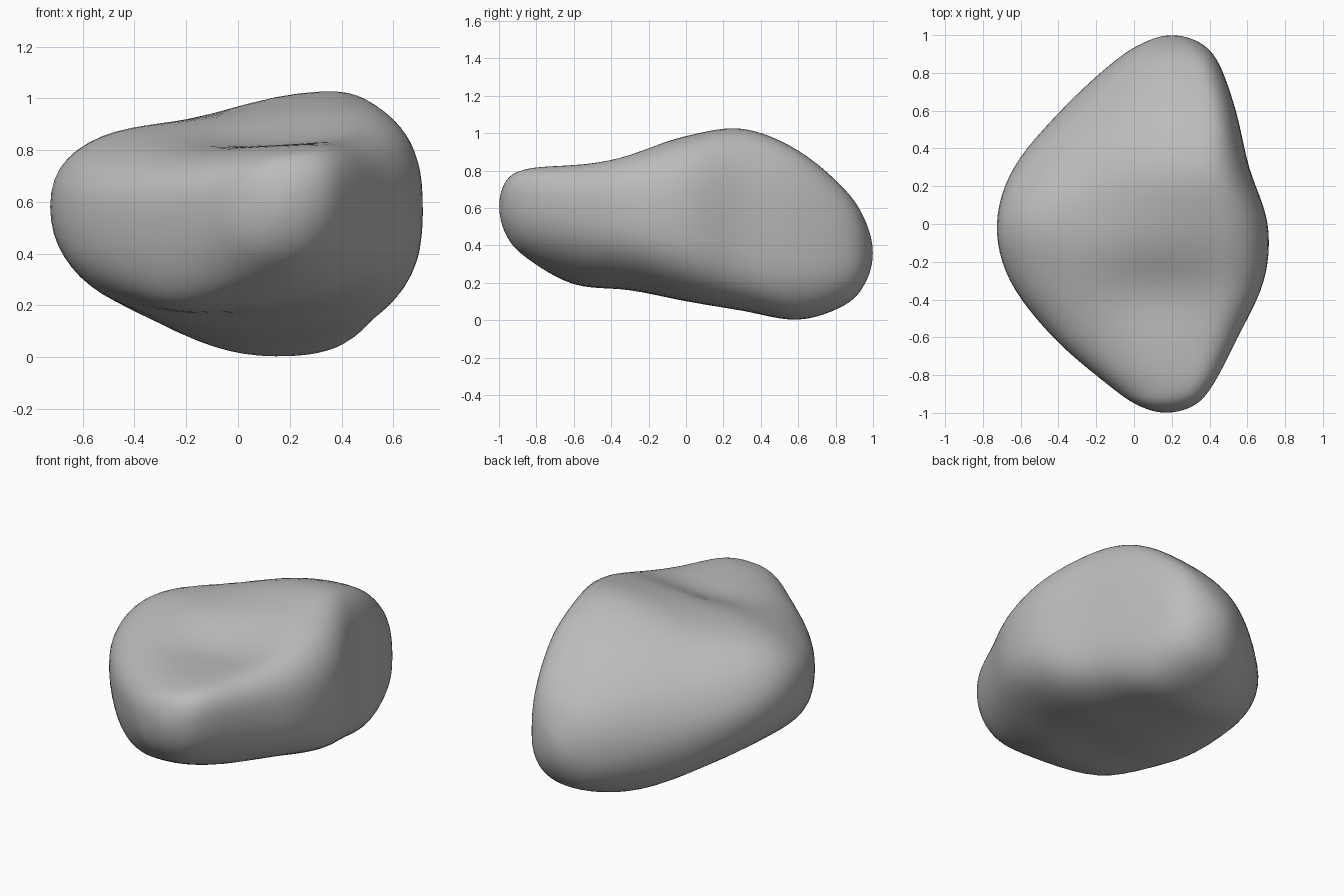
import bpy
import bmesh
import math

cube = bpy.data.objects.get("Cube")
if cube:
    bpy.data.objects.remove(cube)

STEPS = 6      # rings between neighbouring sections
SIDES = 64     # points around each ring

# Cross-sections from front to back:
# y, left x, right x, bottom z, top z, crest x, keel x, left z, right z,
# then the squareness of the quarters: upper left, upper right, lower left, lower right
SECTIONS = [
    (-1, .17, .17, .61, .61, .17, .17, .61, .61, 2, 2, 2, 2),
    (-.96, .02, .32, .45, .75, .19, .15, .6, .64, 2.2, 2.4, 2.2, 2),
    (-.85, -.14, .42, .33, .81, .28, .1, .58, .65, 2.2, 2.5, 2.2, 2.2),
    (-.6, -.43, .55, .19, .84, .34, -.15, .56, .61, 2.4, 2.6, 2.4, 2.4),
    (-.3, -.66, .69, .16, .91, .36, -.08, .57, .57, 2.5, 2.7, 2.5, 2.6),
    (0, -.73, .71, .1, .99, .34, .05, .58, .54, 2.5, 2.8, 2.1, 2.8),
    (.3, -.64, .61, .05, 1.03, .33, .1, .54, .44, 1.85, 2.9, 2, 3),
    (.6, -.39, .54, 0, .91, .35, .14, .43, .4, 1.85, 3, 2, 2.8),
    (.85, -.12, .45, .08, .7, .3, .18, .36, .37, 2.1, 2.9, 2, 2.5),
    (.96, .05, .35, .2, .53, .24, .2, .35, .36, 2.1, 2.4, 2, 2.2),
    (1, .2, .2, .36, .36, .2, .2, .36, .36, 2, 2, 2, 2),
]


def mirrored(s):
    """Continue past a pole so the end closes with a round cap."""
    y, xl, xr, zb, zt, xt, xb, zl, zr = s[:9]
    return (y, xr, xl, zt, zb, xb, xt, zr, zl) + s[9:]


def spline(a, b, c, d, t):
    return 0.5 * (2 * b + (c - a) * t + (2 * a - 5 * b + 4 * c - d) * t * t
                  + (3 * b - a - 3 * c + d) * t ** 3)


def bump(x, y, cx, cy, rx, ry):
    return math.exp(-((x - cx) / rx) ** 2 - ((y - cy) / ry) ** 2)


def ring_point(s, angle):
    """Four rounded quarters joined at the crest, keel and two flanks."""
    y, xl, xr, zb, zt, xt, xb, zl, zr = s[:9]
    c, n = math.cos(angle), math.sin(angle)
    side_x, side_z = (xr, zr) if c > 0 else (xl, zl)
    end_x, end_z = (xt, zt) if n > 0 else (xb, zb)
    power = s[9 + (c > 0) + 2 * (n <= 0)]
    x = end_x + (side_x - end_x) * abs(c) ** (2 / power)
    z = side_z + (end_z - side_z) * abs(n) ** (2 / power)
    # Shallow saddles behind the nose and left of the crest on the upper face
    if n > 0:
        z -= n * (0.07 * bump(x, y, .12, -.36, .32, .2)
                  + 0.06 * bump(x, y, -.2, .15, .3, .3))
    return (x, y, z)


# Interpolated rings between the two poles
keys = [mirrored(SECTIONS[1])] + SECTIONS + [mirrored(SECTIONS[-2])]
rings = []
for i in range(1, len(keys) - 2):
    for k in range(STEPS):
        rings.append([spline(*v, k / STEPS) for v in zip(*keys[i - 1:i + 3])])

bm = bmesh.new()
front = bm.verts.new((SECTIONS[0][1], -1, SECTIONS[0][3]))
back = bm.verts.new((SECTIONS[-1][1], 1, SECTIONS[-1][3]))
loops = [[bm.verts.new(ring_point(s, 2 * math.pi * j / SIDES)) for j in range(SIDES)]
         for s in rings[1:]]
for j in range(SIDES):
    k = (j + 1) % SIDES
    bm.faces.new((front, loops[0][j], loops[0][k]))
    bm.faces.new((back, loops[-1][k], loops[-1][j]))
    for a, b in zip(loops, loops[1:]):
        bm.faces.new((a[j], b[j], b[k], a[k]))

# Soften the seams between the quarters
for _ in range(3):
    bmesh.ops.smooth_vert(bm, verts=bm.verts, factor=0.5,
                          use_axis_x=True, use_axis_y=True, use_axis_z=True)
bmesh.ops.recalc_face_normals(bm, faces=bm.faces)
for f in bm.faces:
    f.smooth = True

mesh = bpy.data.meshes.new("boulder")
bm.to_mesh(mesh)
bm.free()
boulder = bpy.data.objects.new("boulder", mesh)
bpy.context.collection.objects.link(boulder)

# Plain stone colour
stone = bpy.data.materials.new("stone grey")
stone.use_nodes = True
colour = (.5, .5, .5, 1)
stone.diffuse_color = colour
stone.node_tree.nodes["Principled BSDF"].inputs["Base Color"].default_value = colour
mesh.materials.append(stone)
